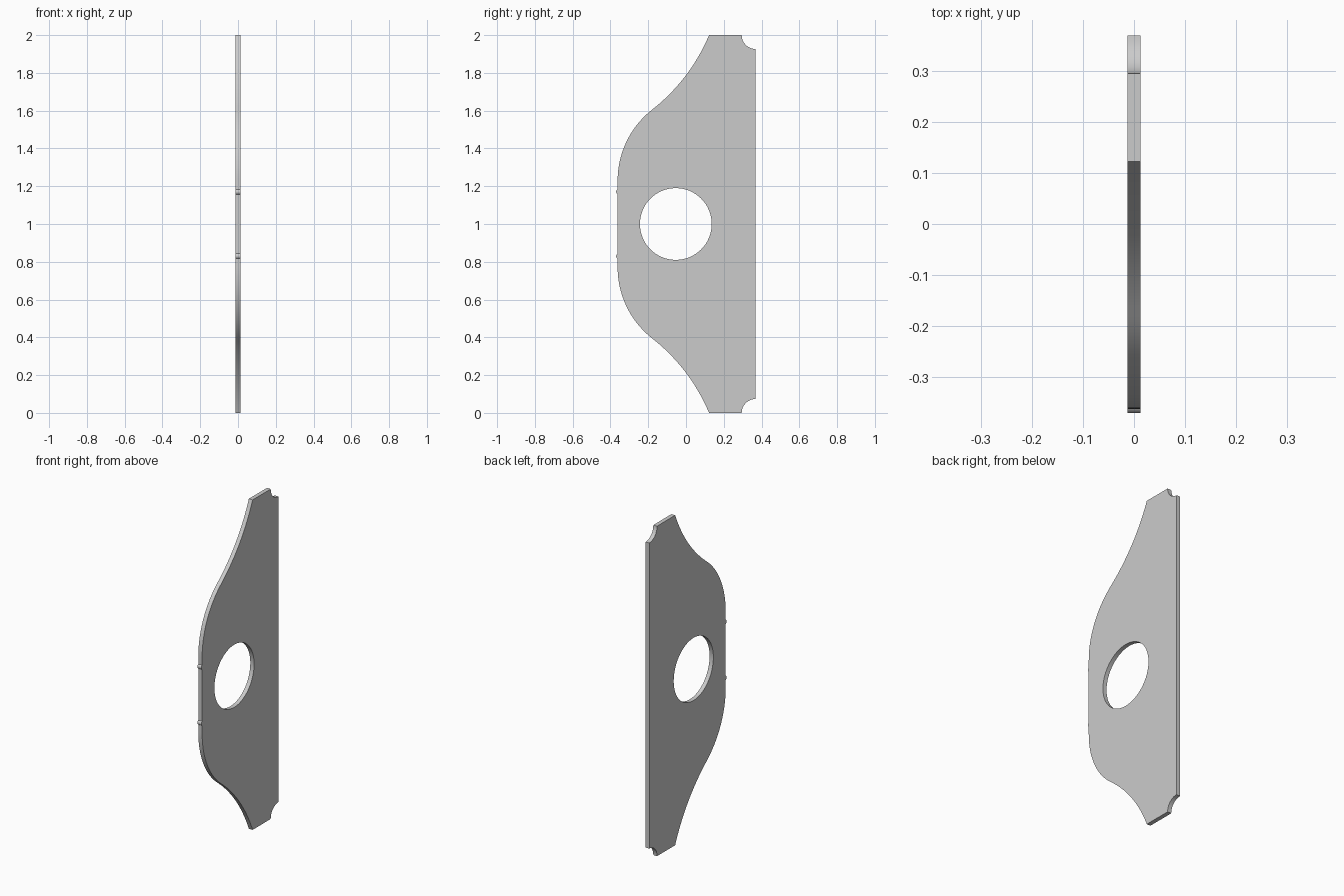
import bpy
from math import sin, cos, radians

if "Cube" in bpy.data.objects:
    bpy.data.objects.remove(bpy.data.objects["Cube"])

HALF_THICK = 0.0127
LEFT, RIGHT = -0.362, 0.369


def arc(cy, cz, r, a0, a1, n):
    """Points on an arc in the y-z plane, angles in degrees."""
    return [(cy + r * cos(radians(a0 + (a1 - a0) * i / n)),
             cz + r * sin(radians(a0 + (a1 - a0) * i / n))) for i in range(n + 1)]


# Upper half of the outline, from the straight edge round to the left side
upper = arc(RIGHT, 2.0, 0.074, 270, 180, 10)            # scooped corner
upper += arc(-0.787, 2.382, 0.986, -22.8, -52, 20)      # concave sweep
upper += arc(LEFT + 0.477, 1.23, 0.477, 128, 180, 20)[1:]  # convex shoulder
upper += arc(-0.355, 1.17, 0.015, 118, 242, 10)         # small bump on the edge

# Mirror about z = 1 for the lower half
outline = upper + [(y, 2.0 - z) for y, z in reversed(upper)]
hole = arc(-0.054, 1.0, 0.19, 0, 360, 64)[:-1]

# Filled outline with the round hole, extruded to the plate thickness
curve = bpy.data.curves.new("side_plate", "CURVE")
curve.dimensions = "2D"
curve.fill_mode = "BOTH"
curve.extrude = HALF_THICK
for pts in (outline, hole):
    spline = curve.splines.new("POLY")
    spline.points.add(len(pts) - 1)
    for p, (y, z) in zip(spline.points, pts):
        p.co = (y, z, 0, 1)
    spline.use_cyclic_u = True

plate = bpy.data.objects.new("side_plate", curve)
bpy.context.collection.objects.link(plate)
plate.rotation_euler = (radians(90), 0, radians(90))

# Convert to a clean welded mesh with smooth curved rims
bpy.context.view_layer.objects.active = plate
plate.select_set(True)
bpy.ops.object.convert(target="MESH")
bpy.ops.object.mode_set(mode="EDIT")
bpy.ops.mesh.select_all(action="SELECT")
bpy.ops.mesh.remove_doubles(threshold=0.0001)
bpy.ops.mesh.normals_make_consistent(inside=False)
bpy.ops.object.mode_set(mode="OBJECT")
bpy.ops.object.shade_smooth_by_angle(angle=radians(30))
